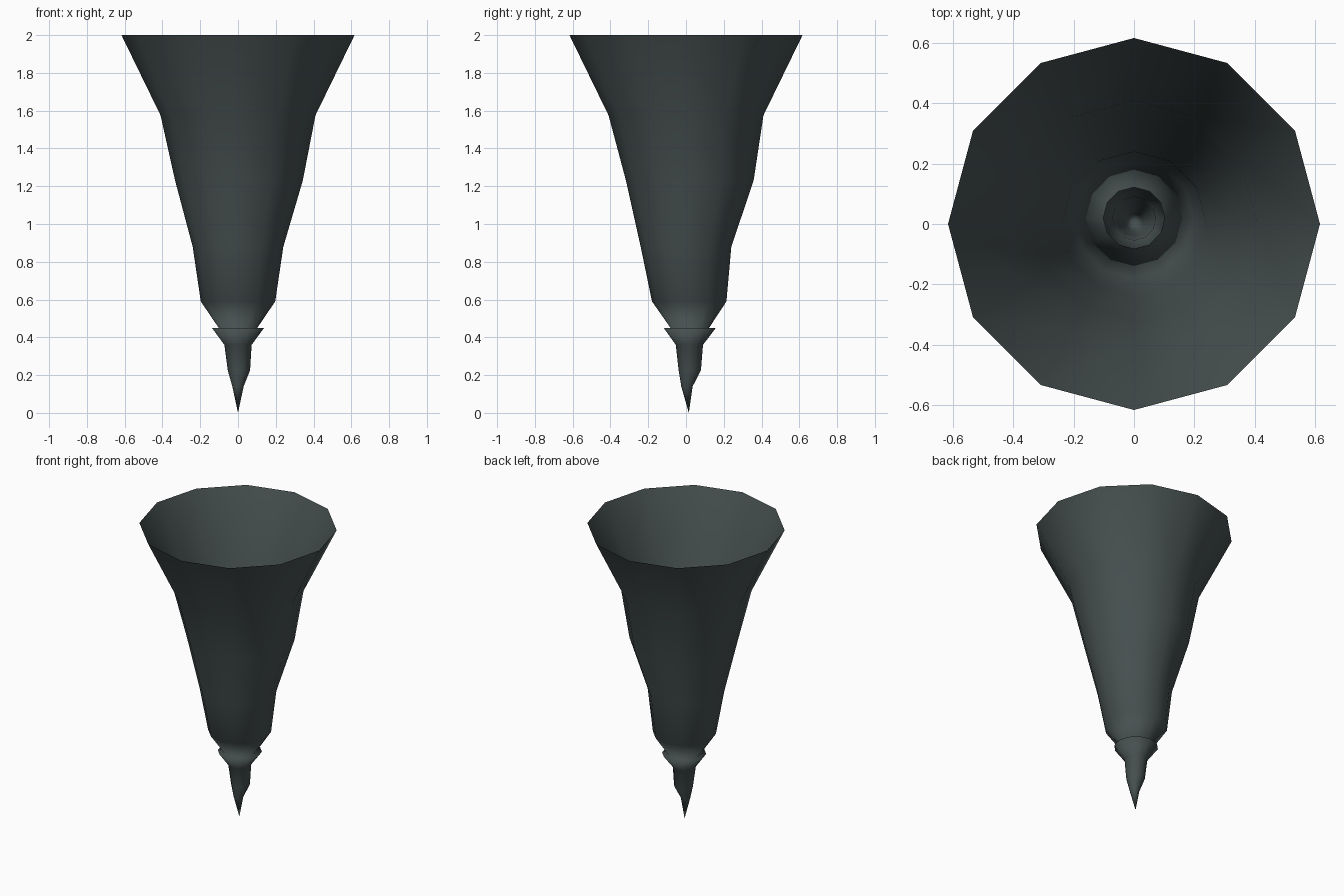
import bpy
import bmesh
from math import cos, sin, tau

cube = bpy.data.objects.get("Cube")
if cube:
    bpy.data.objects.remove(cube, do_unlink=True)

SIDES = 12

# Rings from the open mouth to the tip: height, radius, centre x, centre y
RINGS = [
    (2.00, 0.617, 0, 0),
    (1.575, 0.41, 0, 0),
    (1.23, 0.338, 0.005, 0.02),
    (0.88, 0.24, 0, 0),
    (0.59, 0.197, 0, 0.017),
    (0.45, 0.102, 0, 0.02),     # pinched neck
    (0.45, 0.138, 0, 0.02),     # flat ledge of the collar
    (0.36, 0.072, 0, 0.018),
    (0.225, 0.059, 0.005, 0.02),
    (0.14, 0.03, 0, 0.005),
]
TIP = (0, 0.015, 0)

# Dark stone colour
stone = bpy.data.materials.new("dark_grey_stone")
stone.use_nodes = True
colour = (0.062, 0.08, 0.08, 1)
stone.diffuse_color = colour
stone.node_tree.nodes["Principled BSDF"].inputs["Base Color"].default_value = colour


def add_ring(bm, z, r, cx, cy):
    return [bm.verts.new((cx + r * cos(tau * i / SIDES), cy + r * sin(tau * i / SIDES), z))
            for i in range(SIDES)]


# One open, hollow skin joining all rings and closing at the tip
bm = bmesh.new()
loops = [add_ring(bm, *ring) for ring in RINGS]
for upper, lower in zip(loops, loops[1:]):
    for i in range(SIDES):
        j = (i + 1) % SIDES
        bm.faces.new((upper[i], lower[i], lower[j], upper[j]))
tip = bm.verts.new(TIP)
for i in range(SIDES):
    bm.faces.new((loops[-1][i], tip, loops[-1][(i + 1) % SIDES]))
for face in bm.faces:
    face.smooth = True

mesh = bpy.data.meshes.new("hanging_stone_spike")
bm.to_mesh(mesh)
bm.free()
mesh.materials.append(stone)
spike = bpy.data.objects.new("hanging_stone_spike", mesh)
bpy.context.collection.objects.link(spike)
